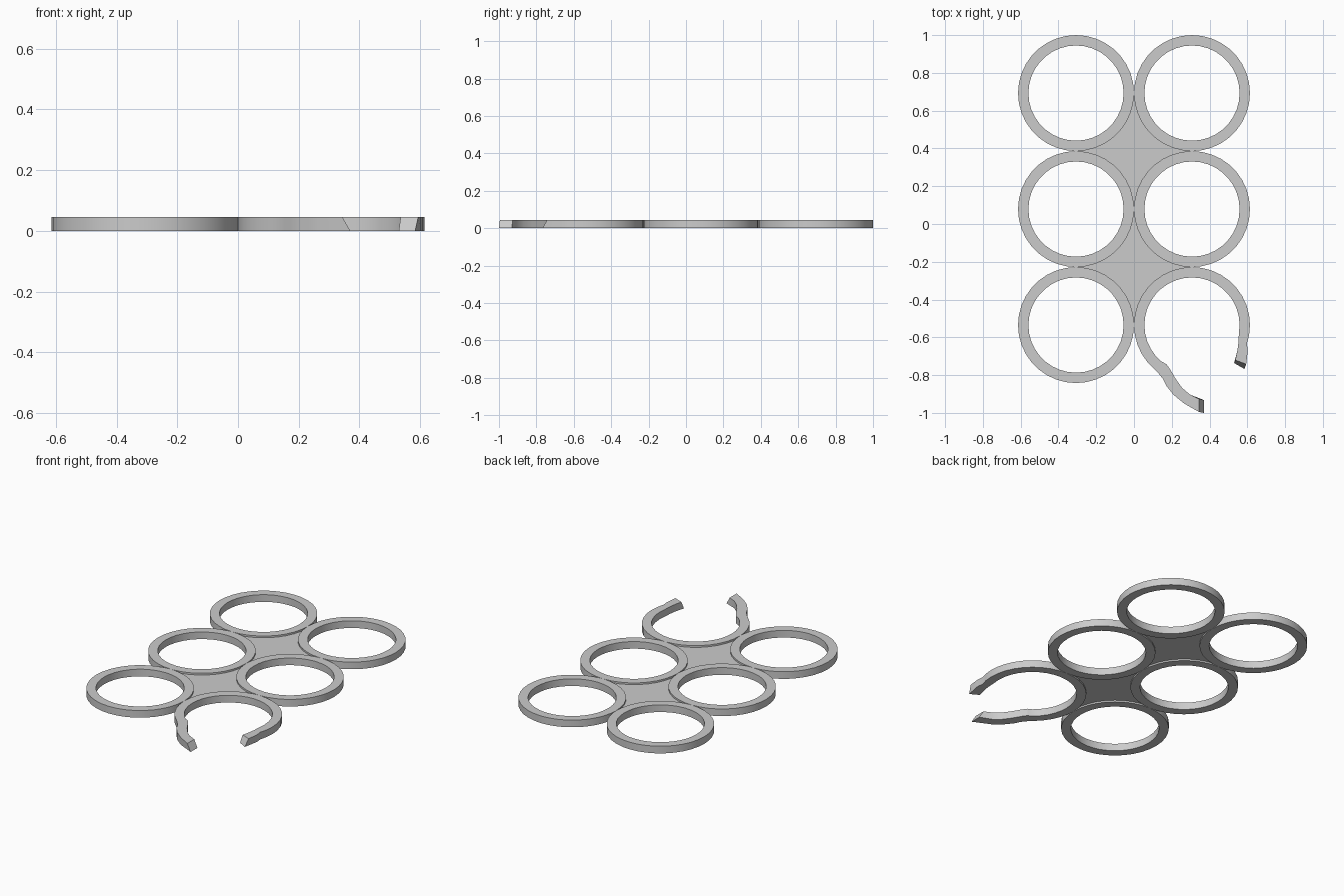
import bpy, bmesh
from math import cos, sin, radians

if "Cube" in bpy.data.objects:
    bpy.data.objects.remove(bpy.data.objects["Cube"])

R, RI, H, SEG = 0.307, 0.252, 0.045, 36
ROWS = (0.693, 0.079, -0.535)


def finish(bm, name):
    bmesh.ops.recalc_face_normals(bm, faces=bm.faces)
    me = bpy.data.meshes.new(name)
    bm.to_mesh(me)
    bm.free()
    ob = bpy.data.objects.new(name, me)
    bpy.context.collection.objects.link(ob)
    bpy.context.view_layer.objects.active = ob
    ob.select_set(True)
    bpy.ops.object.shade_smooth_by_angle(angle=radians(25))
    ob.select_set(False)
    return ob


def band(name, sections, closed):
    """Sweep four-cornered sections: outer/inner bottom, inner/outer top."""
    bm = bmesh.new()
    vs = [[bm.verts.new(p) for p in s] for s in sections]
    n = len(vs)
    for i in range(n if closed else n - 1):
        a, b = vs[i], vs[(i + 1) % n]
        for k in range(4):
            m = (k + 1) % 4
            bm.faces.new((a[k], a[m], b[m], b[k]))
    if not closed:
        bm.faces.new(vs[0])
        bm.faces.new(vs[-1])
    return finish(bm, name)


def section(o, i, o_top=None, i_top=None):
    ot, it = o_top or o, i_top or i
    return [(*o, 0), (*i, 0), (*it, H), (*ot, H)]


def arc_section(cx, cy, deg):
    c, s = cos(radians(deg)), sin(radians(deg))
    return section((cx + R * c, cy + R * s), (cx + RI * c, cy + RI * s))


# closed rings
for row, y in enumerate(ROWS):
    for side, x in (("left", -R), ("right", R)):
        if (row, side) == (2, "right"):
            continue
        band(f"ring_{side}_{row + 1}",
             [arc_section(x, y, 360 / SEG * k) for k in range(SEG)], True)

# open clip ring with two flared, bevel-ended arms
right_arm = [
    section((0.584, -0.767), (0.530, -0.736), (0.594, -0.742), (0.536, -0.720)),
    section((0.602, -0.672), (0.547, -0.672)),
    section((0.598, -0.632), (0.553, -0.628)),
]
arc = [arc_section(R, ROWS[2], d) for d in range(-10, 231, 10)]
left_arm = [
    section((0.124, -0.784), (0.172, -0.742)),
    section((0.153, -0.820), (0.190, -0.768)),
    section((0.172, -0.858), (0.222, -0.822)),
    section((0.210, -0.905), (0.255, -0.868)),
    section((0.265, -0.950), (0.296, -0.903)),
    section((0.370, -1.000), (0.370, -0.932), (0.344, -0.995), (0.344, -0.926)),
]
band("open_clip_ring", right_arm + arc + left_arm, False)

# recessed star-shaped webs between each block of four rings
for n, (top, low) in enumerate(zip(ROWS, ROWS[1:])):
    pts = []
    for cx, cy, start in ((-R, top, 360), (-R, low, 90), (R, low, 180), (R, top, 270)):
        for k in range(9):
            a = radians(start - 10 * k)
            pts.append((cx + R * cos(a), cy + R * sin(a)))
    bm = bmesh.new()
    face = bm.faces.new([bm.verts.new((x, y, 0.01)) for x, y in pts])
    ext = bmesh.ops.extrude_face_region(bm, geom=[face], use_keep_orig=True)
    moved = [v for v in ext["geom"] if isinstance(v, bmesh.types.BMVert)]
    bmesh.ops.translate(bm, verts=moved, vec=(0, 0, 0.024))
    bmesh.ops.triangulate(bm, faces=[f for f in bm.faces if len(f.verts) > 4])
    finish(bm, f"web_plate_{n + 1}")
